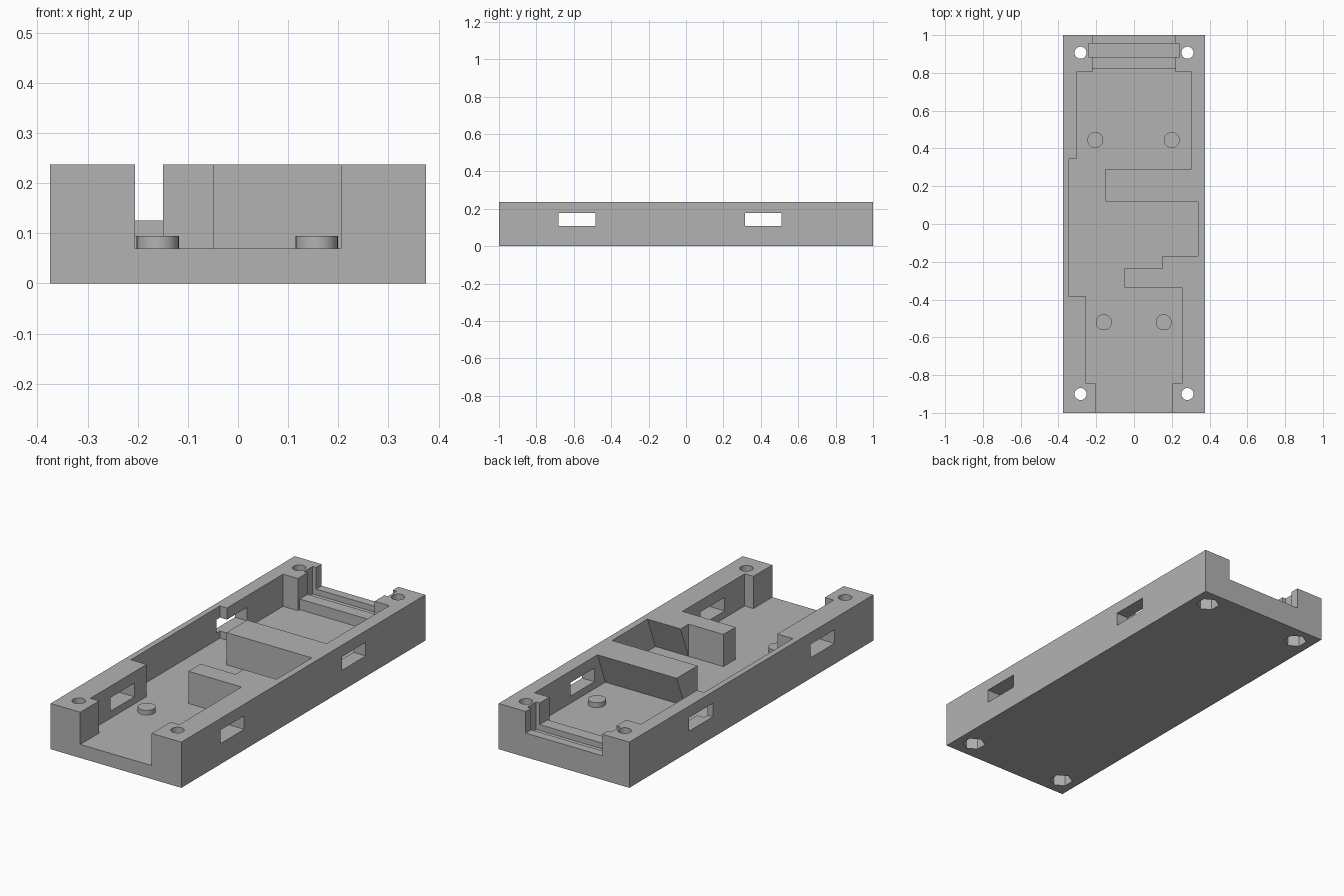
import bpy, bmesh, math
from mathutils import Vector

if "Cube" in bpy.data.objects:
    bpy.data.objects.remove(bpy.data.objects["Cube"], do_unlink=True)

W, L, TOP, FLOOR, ABOVE = 0.375, 1.0, 0.237, 0.07, 0.3
SILL, GROOVE = 0.125, 0.095

grey = bpy.data.materials.new("plain grey")
grey.use_nodes = True
grey.diffuse_color = (0.45, 0.45, 0.45, 1)
grey.node_tree.nodes["Principled BSDF"].inputs["Base Color"].default_value = grey.diffuse_color


def prism(name, outline, offset):
    """Extrude a closed outline of 3D points along an offset vector."""
    bm = bmesh.new()
    face = bm.faces.new([bm.verts.new(p) for p in outline])
    moved = bmesh.ops.extrude_face_region(bm, geom=[face])["geom"]
    verts = [v for v in moved if isinstance(v, bmesh.types.BMVert)]
    bmesh.ops.translate(bm, verts=verts, vec=Vector(offset))
    bmesh.ops.recalc_face_normals(bm, faces=bm.faces)
    mesh = bpy.data.meshes.new(name)
    bm.to_mesh(mesh)
    bm.free()
    mesh.materials.append(grey)
    obj = bpy.data.objects.new(name, mesh)
    bpy.context.collection.objects.link(obj)
    return obj


def upright(name, points, z0, z1):
    return prism(name, [(x, y, z0) for x, y in points], (0, 0, z1 - z0))


def box(name, x0, x1, y0, y1, z0, z1):
    return upright(name, [(x0, y0), (x1, y0), (x1, y1), (x0, y1)], z0, z1)


def round_post(name, x, y, r, z0, z1, sides=32):
    # the first corner points along y
    pts = [(x + r * math.sin(math.tau * i / sides), y + r * math.cos(math.tau * i / sides))
           for i in range(sides)]
    return upright(name, pts, z0, z1)


def cut(target, cutter):
    mod = target.modifiers.new("cut", "BOOLEAN")
    mod.operation = "DIFFERENCE"
    mod.solver = "EXACT"
    mod.object = cutter
    bpy.context.view_layer.objects.active = target
    bpy.ops.object.modifier_apply(modifier=mod.name)
    bpy.data.objects.remove(cutter, do_unlink=True)


tray = box("tray", -W, W, -L, L, 0, TOP)

# Main pocket with front opening and the two dividers left standing
right_side = [(0.205, -1.1), (0.205, -0.845), (0.255, -0.845), (0.255, -0.335),
              (-0.05, -0.335), (-0.05, -0.235), (0.15, -0.235), (0.15, -0.17),
              (0.34, -0.17), (0.34, 0.12), (-0.15, 0.12), (-0.15, 0.29),
              (0.305, 0.29), (0.305, 0.805), (0.22, 0.805), (0.22, 0.82)]
left_side = [(-0.22, 0.82), (-0.22, 0.805), (-0.305, 0.805), (-0.305, 0.345),
             (-0.345, 0.345), (-0.345, -0.385), (-0.255, -0.385), (-0.255, -0.845),
             (-0.205, -0.845), (-0.205, -1.1)]
cut(tray, upright("pocket_cutter", right_side + left_side, FLOOR, ABOVE))

# Back opening over a sill, with a groove for an end plate
cut(tray, box("back_cutter", -0.22, 0.22, 0.81, 1.1, SILL, ABOVE))
cut(tray, box("groove_cutter", -0.24, 0.24, 0.885, 0.955, GROOVE, ABOVE))

# Sloped undercuts on the rear faces of the dividers
for x0, x1, y in [(-0.16, 0.305, 0.29), (0.15, 0.34, -0.17)]:
    wedge = [(x0, y, TOP), (x0, y - 0.065, FLOOR), (x0, y + 0.02, FLOOR), (x0, y + 0.02, TOP)]
    cut(tray, prism("undercut_cutter", wedge, (x1 - x0, 0, 0)))

# Side windows
for y in (-0.583, 0.413):
    cut(tray, box("window_cutter", -0.5, 0.5, y - 0.098, y + 0.098, 0.107, 0.177))

# Corner screw holes with hexagonal nut pockets underneath
for x in (-0.283, 0.283):
    for y in (-0.9, 0.907):
        cut(tray, round_post("screw_cutter", x, y, 0.032, -0.1, ABOVE))
        cut(tray, round_post("nut_cutter", x, y, 0.056, -0.1, 0.06, 6))

# Locating pegs on the floor
pegs = []
for i, (x, y) in enumerate([(-0.205, 0.445), (0.2, 0.445), (-0.16, -0.52), (0.157, -0.52)]):
    pegs.append(round_post(f"peg_{i + 1}", x, y, 0.042, FLOOR - 0.005, 0.095))

# Smooth round walls, sharp edges elsewhere
bpy.ops.object.select_all(action="DESELECT")
for obj in [tray] + pegs:
    obj.select_set(True)
bpy.context.view_layer.objects.active = tray
bpy.ops.object.shade_smooth_by_angle(angle=math.radians(20))
